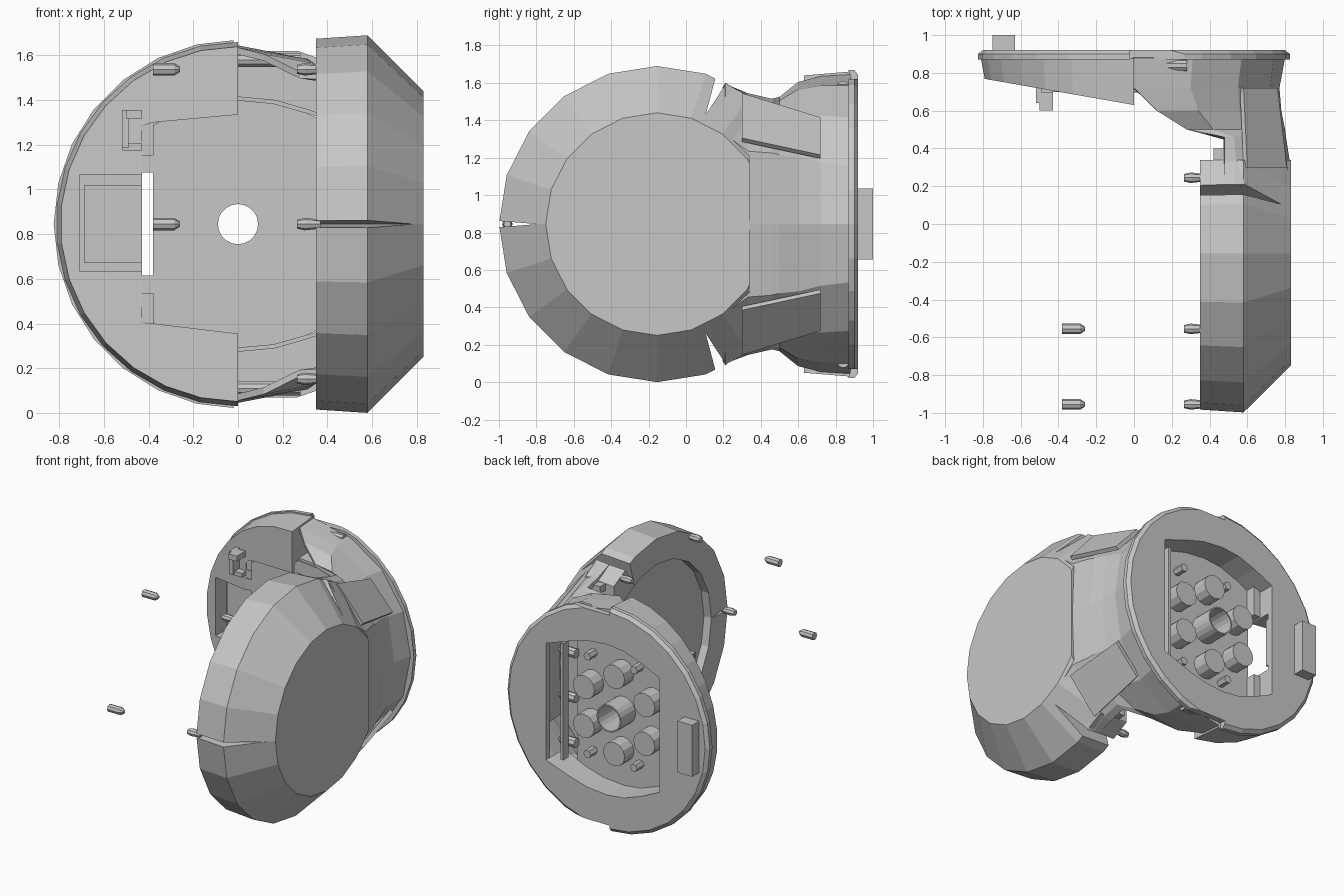
import bpy, bmesh, math

if "Cube" in bpy.data.objects:
    bpy.data.objects.remove(bpy.data.objects["Cube"])

C = 0.845          # height of the joint's centre line
DY = -0.155        # centre of the side drum along y
mat = bpy.data.materials.new("plain grey")
mat.diffuse_color = (0.57, 0.57, 0.57, 1)
mat.use_nodes = True
mat.node_tree.nodes["Principled BSDF"].inputs["Base Color"].default_value = mat.diffuse_color


def finish(name, bm):
    bmesh.ops.remove_doubles(bm, verts=bm.verts, dist=1e-5)
    bmesh.ops.recalc_face_normals(bm, faces=bm.faces)
    me = bpy.data.meshes.new(name)
    bm.to_mesh(me)
    bm.free()
    me.materials.append(mat)
    ob = bpy.data.objects.new(name, me)
    bpy.context.collection.objects.link(ob)
    return ob


def solid(name, a, b):
    """Capped loft between two matching polygons."""
    bm = bmesh.new()
    va = [bm.verts.new(p) for p in a]
    vb = [bm.verts.new(p) for p in b]
    n = len(a)
    bm.faces.new(va)
    bm.faces.new(vb[::-1])
    for i in range(n):
        j = (i + 1) % n
        bm.faces.new((va[i], va[j], vb[j], vb[i]))
    return finish(name, bm)


def box(name, x0, x1, y0, y1, z0, z1):
    r = [(x0, z0), (x1, z0), (x1, z1), (x0, z1)]
    return solid(name, [(x, y0, z) for x, z in r], [(x, y1, z) for x, z in r])


def prism(name, poly, front, back, taper=1.0):
    """Polygon in x and z (z from centre line); front depth may vary with x."""
    f = front if callable(front) else (lambda x: front)
    return solid(name, [(x * taper, f(x * taper), C + z * taper) for x, z in poly],
                 [(x, back, C + z) for x, z in poly])


def lathe(name, profile, axis, pos, n):
    """Revolve (distance, radius) points around the x or y axis."""
    bm = bmesh.new()
    rings = []
    for t, r in profile:
        ring = []
        for i in range(n):
            a = 2 * math.pi * i / n
            u, w = r * math.cos(a), r * math.sin(a)
            p = (t, u, w) if axis == 'X' else (u, t, w)
            ring.append(bm.verts.new([p[k] + pos[k] for k in range(3)]))
        rings.append(ring)
    for r0, r1 in zip(rings, rings[1:]):
        for i in range(n):
            j = (i + 1) % n
            bm.faces.new((r0[i], r0[j], r1[j], r1[i]))
    return finish(name, bm)


def apply_mods(ob):
    dg = bpy.context.evaluated_depsgraph_get()
    me = bpy.data.meshes.new_from_object(ob.evaluated_get(dg))
    ob.modifiers.clear()
    ob.data = me


def cut(ob, *cutters):
    for c in cutters:
        m = ob.modifiers.new("cut", 'BOOLEAN')
        m.operation, m.object, m.solver = 'DIFFERENCE', c, 'EXACT'
        apply_mods(ob)
        bpy.data.objects.remove(c)


# side drum with recessed inner face and three wedge notches
drum = lathe("side_drum", [(.41, 0), (.41, .64), (.35, .64), (.35, .83), (.58, .845),
                           (.83, .595), (.83, 0)], 'X', (0, DY, C), 20)
cut(drum, box("drum_trim", 0, 2, .34, 1.5, -1, 3))
for ang, wid in ((180, .025), (66, .05), (-66, .05)):
    a = math.radians(ang)
    tri = []
    for r, o in ((.64, 0), (.95, wid), (.95, -wid)):
        tri.append((DY + r * math.cos(a) - o * math.sin(a), C + r * math.sin(a) + o * math.cos(a)))
    cut(drum, solid("notch", [(.2, y, z) for y, z in tri], [(1.1, y, z) for y, z in tri]))

# curved neck shell joining the drum to the back disc: (x, height) per station
stations = [
    (.88, [(0, .80), (.31, .74), (.57, .57), (.74, .31), (.80, 0)]),
    (.72, [(0, .79), (.30, .74), (.55, .58), (.72, .33), (.77, 0)]),
    (.60, [(.12, .76), (.34, .72), (.56, .57), (.74, .36), (.78, 0)]),
    (.50, [(.28, .68), (.42, .66), (.58, .58), (.77, .37), (.80, 0)]),
    (.46, [(.48, .67), (.53, .65), (.59, .60), (.78, .38), (.805, 0)]),
    (.33, [(.48, .70), (.54, .69), (.60, .66), (.81, .39), (.825, 0)]),
    (.21, [(.48, .745), (.53, .75), (.58, .755), (.815, .48), (.825, 0)])]
bm = bmesh.new()
rows = []
for y, half in stations:
    full = half + [(x, -z) for x, z in half[-2::-1]]
    rows.append([bm.verts.new((x, y, C + z)) for x, z in full])
for r0, r1 in zip(rows, rows[1:]):
    for i in range(8):
        bm.faces.new((r0[i], r0[i + 1], r1[i + 1], r1[i]))
neck = finish("neck_shell", bm)
if sum(p.normal.x for p in neck.data.polygons) < 0:
    neck.data.flip_normals()
sol = neck.modifiers.new("thickness", 'SOLIDIFY')
sol.thickness, sol.offset = .03, -1
apply_mods(neck)

# nearly flush flaps on the neck, and the small frame beside the drum
for s in (1, -1):
    q = [(.60, .30, .70), (.81, .30, .46), (.76, .72, .37), (.58, .72, .57)]
    solid("neck_flap", [(x, y, C + s * z) for x, y, z in q],
          [(x - .02, y, C + s * (z - .02)) for x, y, z in q])
    for y0, y1, x0 in ((.21, .24, .36), (.30, .40, .42)):
        z0, z1 = sorted((C + s * .62, C + s * .67))
        box("neck_frame", x0, .50, y0, y1, z0, z1)

# back disc with the shaped central opening
opening = [(.50, .43), (.30, .50), (.16, .54), (0, .555), (-.14, .54), (-.28, .49), (-.43, .42)]
opening += [(x, -z) for x, z in opening[::-1]]
disc = lathe("back_disc", [(.87, 0), (.87, .825), (.90, .825), (.92, .80), (.92, 0)],
             'Y', (0, 0, C), 28)
cut(disc, prism("opening_cut", opening, .5, 1.2),
    box("door_cut", -.71, -.38, .5, 1.2, C - .21, C + .22))
for s in (1, -1):
    z = sorted((C + s * .775, C + s * 1.0))
    cut(disc, box("rim_notch", -.02, .30, .5, 1.2, *z))
    lathe("rim_pin", [(0, 0), (0, .033), (.28, .033), (.28, 0)], 'X', (0, .84, C + s * .735), 10)

# sloping front cover on the left half
half_round = [(.815 * math.cos(math.radians(a)), .815 * math.sin(math.radians(a)))
              for a in range(90, 271, 12)]
cover = prism("front_cover", half_round, lambda x: .63 - .175 * x, .875, .975)
left_hole = [(.3, .50), (0, .49), (-.38, .455), (-.43, .44), (-.43, -.44), (-.38, -.445),
             (0, -.49), (.3, -.50)]
cut(cover, prism("cover_cut", left_hole, .3, 1.2),
    prism("cover_back_cut", opening, lambda x: .66 - .175 * x, 1.2),
    box("window_cut", -.71, -.3, .3, 1.2, C - .21, C + .22))

# wall around the opening, open on the slot side and at the door
for s in (1, -1):
    for (x0, z0), (x1, z1) in zip(opening[:6], opening[1:7]):
        q = [(x0, s * z0), (x1, s * z1), (x1 * 1.03, s * z1 * 1.03), (x0 * 1.03, s * z0 * 1.03)]
        prism("opening_wall", q, .71, .90)

# floor plate with centre tube, posts and small rods
floor_poly = [(.38, .465), (.30, .50), (.16, .54), (0, .555), (-.14, .54), (-.28, .49), (-.38, .44)]
floor_poly += [(x, -z) for x, z in floor_poly[::-1]]
floor = prism("floor_plate", floor_poly, .70, .73)
cut(floor, lathe("bore", [(.5, 0), (.5, .09), (1, .09), (1, 0)], 'Y', (0, 0, C), 20))
lathe("centre_tube", [(.70, .09), (.90, .09), (.90, .10), (.70, .10), (.70, .09)],
      'Y', (0, 0, C), 20)
for k in range(6):
    a = math.radians(30 + 60 * k)
    lathe("post", [(.695, 0), (.695, .088), (.84, .088), (.84, 0)], 'Y',
          (.285 * math.cos(a), 0, C + .285 * math.sin(a)), 12)
for x in (.24, -.14):
    for s in (1, -1):
        lathe("small_rod", [(.72, 0), (.72, .03), (.81, .03), (.81, 0)], 'Y',
              (x, 0, C + s * .36), 6)

# hinged door with its raised lip
box("door_panel", -.715, -.43, .88, .92, C - .215, C + .225)
box("door_step", -.69, -.43, .86, .90, C - .175, C + .175)
box("door_lip", -.75, -.63, .91, 1.0, C - .19, C + .19)

# latch blocks beside the door and slot frame
for s in (1, -1):
    for z, w in ((.23, .08), (.31, .06), (.37, .08)):
        z0, z1 = sorted((C + s * z, C + s * (z + w)))
        box("latch_block", -.43, -.375, .70 + .1 * (z - .23), .80, z0, z1)
box("bracket_left", -.52, -.49, .64, .78, C + .34, C + .51)
box("bracket_top", -.50, -.43, .60, .70, C + .47, C + .51)
box("bracket_foot", -.52, -.43, .66, .78, C + .33, C + .36)
box("slot_rail", .40, .42, .80, .86, C - .43, C + .43)

# pointed pegs: around the drum edge, two loose ones, and three in the slot
def peg(x0, x1, y, z, r=.028):
    lathe("peg", [(x0, 0), (x0, r), (x1 - .025, r), (x1, r * .4), (x1, 0)], 'X', (0, y, z), 8)

for ang in (180, 120, 60, -60):
    a = math.radians(ang)
    y, z = DY + .80 * math.cos(a), C + .80 * math.sin(a)
    lathe("drum_peg", [(.265, 0), (.265, .02), (.30, .028), (.37, .02), (.37, 0)], 'X',
          (0, y, z), 8)
    if ang >= 120:
        peg(-.38, -.26, y, z)
for z in (-.33, 0, .33):
    peg(.36, .50, .76, C + z, .035)
